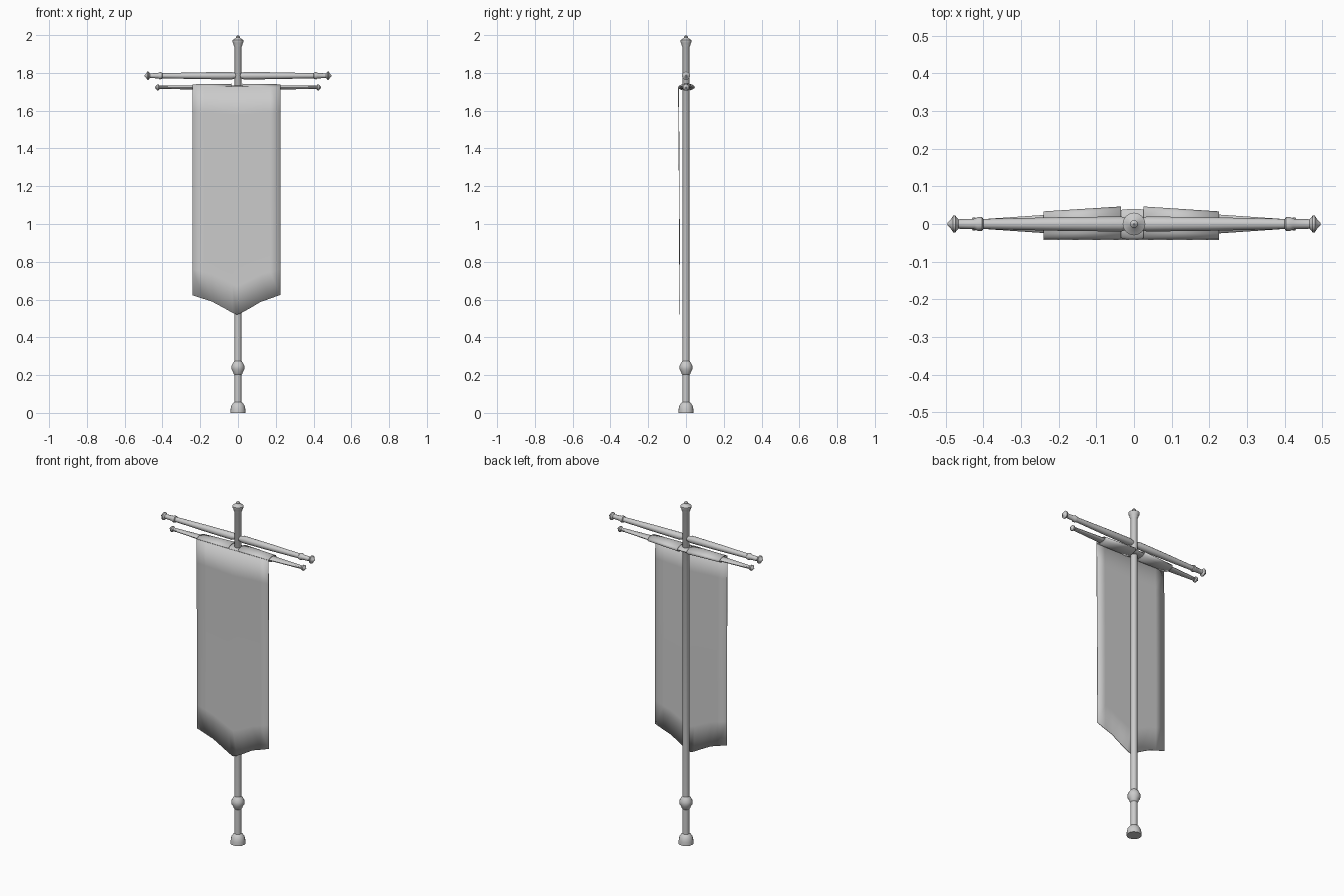
import bpy, bmesh, math

if "Cube" in bpy.data.objects:
    bpy.data.objects.remove(bpy.data.objects["Cube"])

def finish(name, bm, smooth=True):
    bmesh.ops.recalc_face_normals(bm, faces=bm.faces)
    me = bpy.data.meshes.new(name)
    bm.to_mesh(me)
    bm.free()
    ob = bpy.data.objects.new(name, me)
    bpy.context.collection.objects.link(ob)
    bpy.ops.object.select_all(action='DESELECT')
    ob.select_set(True)
    bpy.context.view_layer.objects.active = ob
    if smooth:
        bpy.ops.object.shade_smooth_by_angle(angle=math.radians(35))
    return ob

def loft(name, sections, place, n=14, caps=True):
    """Skin elliptical rings given as (distance, radius a, radius b)."""
    bm = bmesh.new()
    rings = []
    for d, a, b in sections:
        rings.append([bm.verts.new(place(d, a * math.cos(i * math.tau / n),
                                         b * math.sin(i * math.tau / n))) for i in range(n)])
    for r, s in zip(rings, rings[1:]):
        for i in range(n):
            j = (i + 1) % n
            bm.faces.new((r[i], r[j], s[j], s[i]))
    if caps:
        bm.faces.new(rings[0])
        bm.faces.new(rings[-1])
    return finish(name, bm)

def both_ends(half):
    return [(-d, a, b) for d, a, b in reversed(half)] + half

# Pole with foot, grip knob and finial
pole = [(0, .040), (.02, .039), (.038, .035), (.052, .026), (.058, .018),
        (.202, .018), (.208, .024), (.217, .026), (.230, .034), (.250, .034),
        (.266, .026), (.276, .018), (1.937, .018), (1.945, .023), (1.953, .023),
        (1.963, .030), (1.973, .030), (1.984, .013), (1.988, .010),
        (1.993, .010), (2.0, .002)]
loft("pole", [(z, r, r) for z, r in pole], lambda d, a, b: (a, b, d), 16)

# Upper crossbar, tapered with collars and end knobs
bar = [(.01, .013), (.035, .020), (.20, .018), (.400, .0135), (.403, .018),
       (.414, .019), (.423, .014), (.466, .0125), (.470, .016), (.474, .022),
       (.480, .022), (.487, .011), (.490, .009), (.495, .003)]
loft("upper_crossbar", both_ends([(x, r, r) for x, r in bar]),
     lambda d, a, b: (d, a, 1.785 + b), 12)

# Lower rod, flattened where it meets the pole
rod = [(.01, .040, .011), (.05, .036, .011), (.24, .024, .010), (.415, .012, .009),
       (.421, .017, .016), (.428, .017, .016), (.434, .009, .008), (.440, .003, .003)]
loft("lower_rod", both_ends(rod), lambda d, a, b: (d, a, 1.723 + b), 12)

# Cloth sleeves around the rod, left and right of the pole
for side, inner, outer in (("left", -.035, -.24), ("right", .025, .225)):
    ob = loft("sleeve_" + side, [(inner, .0435, .019), (outer, .0365, .016)],
              lambda d, a, b: (d, a + (.003 if abs(d) < .1 else -.003), 1.724 + b), 14, False)
    m = ob.modifiers.new("thickness", 'SOLIDIFY')
    m.thickness = .003

# Hanging cloth with pointed lower edge
bm = bmesh.new()
hem = [(-.24, .622), (-.18, .603), (-.135, .588), (-.07, .553), (-.03, .53), (-.006, .520),
       (.02, .530), (.065, .555), (.12, .588), (.17, .605), (.225, .625)]
rows = 8
grid = []
for x, bottom in hem:
    col = []
    for k in range(rows + 1):
        t = k / rows
        y = -.040 + .005 * math.sin(t * math.pi * .7)
        col.append(bm.verts.new((x, y, 1.728 + (bottom - 1.728) * t)))
    grid.append(col)
for p, q in zip(grid, grid[1:]):
    for k in range(rows):
        bm.faces.new((p[k], q[k], q[k + 1], p[k + 1]))
cloth = finish("hanging_cloth", bm)
m = cloth.modifiers.new("thickness", 'SOLIDIFY')
m.thickness = .004
m.offset = 0
